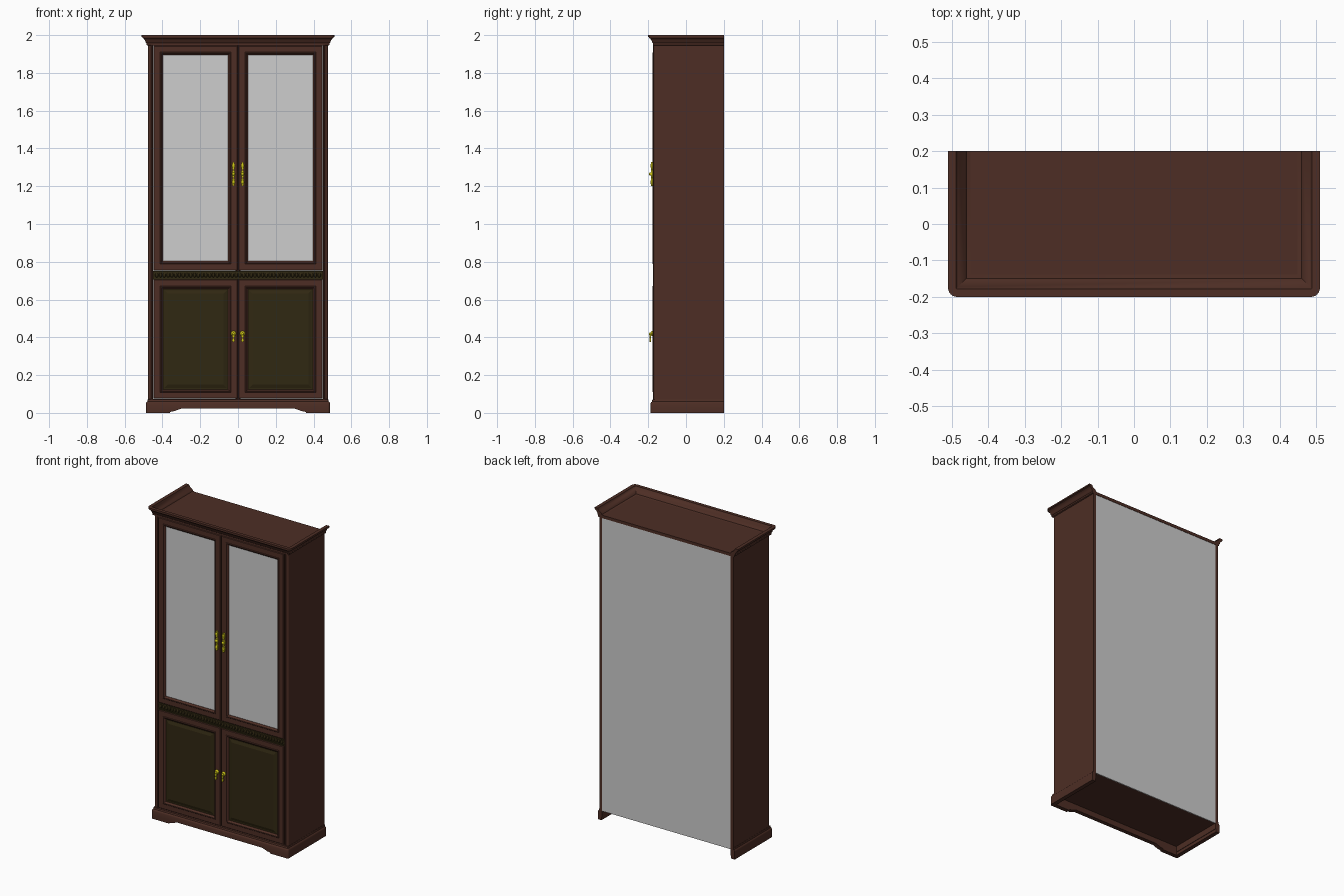
import bpy, bmesh, math
from mathutils import Matrix

if "Cube" in bpy.data.objects:
    bpy.data.objects.remove(bpy.data.objects["Cube"])


def material(name, rgb):
    m = bpy.data.materials.new(name)
    m.diffuse_color = (*rgb, 1)
    m.use_nodes = True
    m.node_tree.nodes["Principled BSDF"].inputs["Base Color"].default_value = m.diffuse_color
    return m


WOOD = material("mahogany wood", (0.075, 0.027, 0.018))
OLIVE = material("dark olive veneer", (0.030, 0.021, 0.006))
GREY = material("grey glass", (0.61, 0.61, 0.61))
BRASS = material("yellow brass", (0.60, 0.54, 0.008))


def finish(name, bm, mat, smooth=False):
    bmesh.ops.remove_doubles(bm, verts=bm.verts, dist=1e-5)
    bmesh.ops.recalc_face_normals(bm, faces=bm.faces)
    me = bpy.data.meshes.new(name)
    bm.to_mesh(me)
    bm.free()
    me.materials.append(mat)
    ob = bpy.data.objects.new(name, me)
    bpy.context.collection.objects.link(ob)
    if smooth:
        bpy.ops.object.select_all(action='DESELECT')
        ob.select_set(True)
        bpy.context.view_layer.objects.active = ob
        bpy.ops.object.shade_smooth_by_angle(angle=math.radians(35))
    return ob


def box(name, x0, x1, y0, y1, z0, z1, mat):
    bm = bmesh.new()
    m = Matrix.Translation(((x0 + x1) / 2, (y0 + y1) / 2, (z0 + z1) / 2))
    bmesh.ops.create_cube(bm, size=1, matrix=m @ Matrix.Diagonal((x1 - x0, y1 - y0, z1 - z0, 1)))
    return finish(name, bm, mat)


def prism(name, pts, a, b, axis, mat):
    """Extrude a 2D outline along y (points are x,z) or z (points are x,y)."""
    bm = bmesh.new()
    put = (lambda p, d: (p[0], d, p[1])) if axis == 'y' else (lambda p, d: (p[0], p[1], d))
    lo = [bm.verts.new(put(p, a)) for p in pts]
    hi = [bm.verts.new(put(p, b)) for p in pts]
    bm.faces.new(lo)
    bm.faces.new(hi)
    for i in range(len(pts)):
        j = (i + 1) % len(pts)
        bm.faces.new((lo[i], lo[j], hi[j], hi[i]))
    return finish(name, bm, mat)


def loft_rect(name, x0, x1, z0, z1, steps, mat, cap=False):
    """Loft concentric rectangles; steps are (inset, y)."""
    bm = bmesh.new()
    rings = []
    for d, y in steps:
        rings.append([bm.verts.new((x, y, z)) for x, z in
                      ((x0 + d, z0 + d), (x1 - d, z0 + d), (x1 - d, z1 - d), (x0 + d, z1 - d))])
    for a, b in zip(rings, rings[1:]):
        for i in range(4):
            j = (i + 1) % 4
            bm.faces.new((a[i], a[j], b[j], b[i]))
    if cap:
        bm.faces.new(rings[-1])
    return finish(name, bm, mat)


def sweep(name, profile, stations, mat):
    """Sweep a closed (offset, z) profile; stations are (cx, cy, nx, ny, mitre x, mitre y)."""
    bm = bmesh.new()
    rings = []
    for cx, cy, nx, ny, mx, my in stations:
        rings.append([bm.verts.new((cx + o * (nx if o > 0 else mx),
                                    cy + o * (ny if o > 0 else my), z)) for o, z in profile])
    n = len(profile)
    for a, b in zip(rings, rings[1:]):
        for i in range(n):
            j = (i + 1) % n
            bm.faces.new((a[i], a[j], b[j], b[i]))
    bm.faces.new(rings[0])
    bm.faces.new(rings[-1])
    bmesh.ops.dissolve_degenerate(bm, edges=bm.edges, dist=1e-5)
    return finish(name, bm, mat, True)


def corner(s, cx, cy, n=6):
    """Stations round one front corner, from the side towards the front."""
    return [(s * cx, cy, s * math.cos(t), -math.sin(t), s, -1)
            for t in (math.pi / 2 * i / n for i in range(n + 1))]


def u_path(cx, cy, back):
    return ([(-cx, back, -1, 0, -1, 0)] + corner(-1, cx, cy)
            + corner(1, cx, cy)[::-1] + [(cx, back, 1, 0, 1, 0)])


def ball(name, x, y, z, r, mat, scale=(1, 1, 1)):
    bm = bmesh.new()
    bmesh.ops.create_uvsphere(bm, u_segments=14, v_segments=8, radius=r,
                              matrix=Matrix.Translation((x, y, z)) @ Matrix.Diagonal((*scale, 1)))
    return finish(name, bm, mat, True)


def scallop(cx, cz, half, narrow, wide, lobes, n=24):
    """Ornamental upright plate outline."""
    ts = [i / n for i in range(n + 1)]
    w = [narrow + wide * abs(math.sin(lobes * math.pi * t)) for t in ts]
    side = [(cx + a, cz - half + 2 * half * t) for a, t in zip(w, ts)]
    return side + [(2 * cx - x, z) for x, z in reversed(side)]


# carcass
box("top_panel", -0.476, 0.476, -0.165, 0.2, 1.944, 1.963, WOOD)
box("bottom_panel", -0.47, 0.47, -0.17, 0.197, 0.058, 0.072, WOOD)
box("back_panel", -0.462, 0.462, 0.193, 0.198, 0.058, 1.946, GREY)
box("centre_post", -0.012, 0.012, -0.154, -0.14, 0.07, 1.945, WOOD)
box("top_rail", -0.455, 0.455, -0.172, -0.15, 1.944, 1.955, WOOD)

# middle frieze with a row of carved beads
box("frieze", -0.45, 0.45, -0.167, -0.145, 0.708, 0.752, OLIVE)
for z in (0.711, 0.747):
    box("frieze_fillet", -0.45, 0.45, -0.173, -0.16, z - 0.004, z + 0.004, OLIVE)
bm = bmesh.new()
for i in range(44):
    bmesh.ops.create_uvsphere(bm, u_segments=8, v_segments=6, radius=0.01,
                              matrix=Matrix.Translation((-0.43 + i * 0.02, -0.167, 0.729))
                              @ Matrix.Diagonal((0.95, 0.6, 1.2, 1)))
finish("frieze_beads", bm, OLIVE)

# cornice, open at the back, and plinth moulding
sweep("cornice", [(-0.036, 1.95), (-0.006, 1.945), (0.0, 1.948), (0.0, 1.957), (0.004, 1.961),
                  (0.007, 1.971), (0.014, 1.981), (0.021, 1.985), (0.021, 1.99), (0.025, 1.991),
                  (0.025, 2.0), (0.003, 2.0), (-0.003, 1.986), (-0.022, 1.974), (-0.026, 1.966),
                  (-0.036, 1.963)], u_path(0.485, -0.175, 0.2), WOOD)
sweep("plinth", [(-0.014, 0.022), (0.012, 0.022), (0.012, 0.05), (0.010, 0.056), (0.005, 0.060),
                 (0.003, 0.071), (-0.014, 0.074)], u_path(0.475, -0.175, 0.2), WOOD)

FRAME = [(0, -0.15), (0, -0.172), (0.003, -0.175), (0.034, -0.175), (0.037, -0.1775),
         (0.041, -0.177), (0.045, -0.172), (0.05, -0.167), (0.05, -0.155)]

for s in (-1, 1):
    side = "left" if s < 0 else "right"

    def span(a, b):
        return sorted((s * a, s * b))

    # side wall and rounded front stile
    box(side + "_side", *span(0.458, 0.477), -0.155, 0.2, 0.02, 1.95, WOOD)
    prism(side + "_stile", [(s * x, y) for x, y in (
        (0.450, -0.15), (0.450, -0.172), (0.452, -0.175), (0.458, -0.175), (0.460, -0.171),
        (0.466, -0.171), (0.472, -0.168), (0.476, -0.163), (0.477, -0.155), (0.477, -0.15))],
        0.06, 1.95, 'z', WOOD)

    # bracket foot with a stepped inner end
    sweep(side + "_foot", [(-0.014, 0.0), (0.012, 0.0), (0.012, 0.0225), (-0.014, 0.0225)],
          [(s * 0.475, 0.2, s, 0, s, 0)] + corner(s, 0.475, -0.175)
          + [(s * 0.36, -0.175, 0, -1, 0, -1)], WOOD)
    prism(side + "_foot_bracket", [(s * x, z) for x, z in (
        (0.362, 0.023), (0.362, 0.004), (0.350, 0.008), (0.338, 0.009), (0.325, 0.014), (0.30, 0.023))],
        -0.187, -0.161, 'y', WOOD)

    # upper glazed door and lower panelled door
    x0, x1 = span(0.002, 0.447)
    loft_rect(side + "_upper_door_frame", x0, x1, 0.753, 1.944, FRAME, WOOD)
    box(side + "_glass", x0 + 0.049, x1 - 0.049, -0.166, -0.161, 0.802, 1.895, GREY)
    loft_rect(side + "_lower_door_frame", x0, x1, 0.075, 0.706, FRAME, WOOD)
    loft_rect(side + "_lower_door_panel", x0, x1, 0.075, 0.706,
              [(0.049, -0.158), (0.049, -0.166), (0.057, -0.166), (0.074, -0.172), (0.077, -0.172)],
              OLIVE, True)

    # upper handle: scalloped plate, knob and end rosettes
    hx = s * 0.024
    prism(side + "_upper_handle_plate", scallop(hx, 1.265, 0.063, 0.003, 0.006, 3),
          -0.186, -0.174, 'y', BRASS)
    ball(side + "_upper_knob", hx, -0.187, 1.265, 0.009, BRASS)
    for z in (1.222, 1.308):
        ball(side + "_upper_rosette", hx, -0.184, z, 0.008, BRASS, (1, 0.6, 1.4))

    # lower handle: rosette with a hanging drop
    ball(side + "_lower_rosette", hx, -0.179, 0.42, 0.014, BRASS, (1, 0.6, 1))
    ball(side + "_lower_knob", hx, -0.19, 0.418, 0.007, BRASS)
    prism(side + "_lower_drop", scallop(hx, 0.396, 0.022, 0.002, 0.005, 2, 16),
          -0.194, -0.186, 'y', BRASS)
